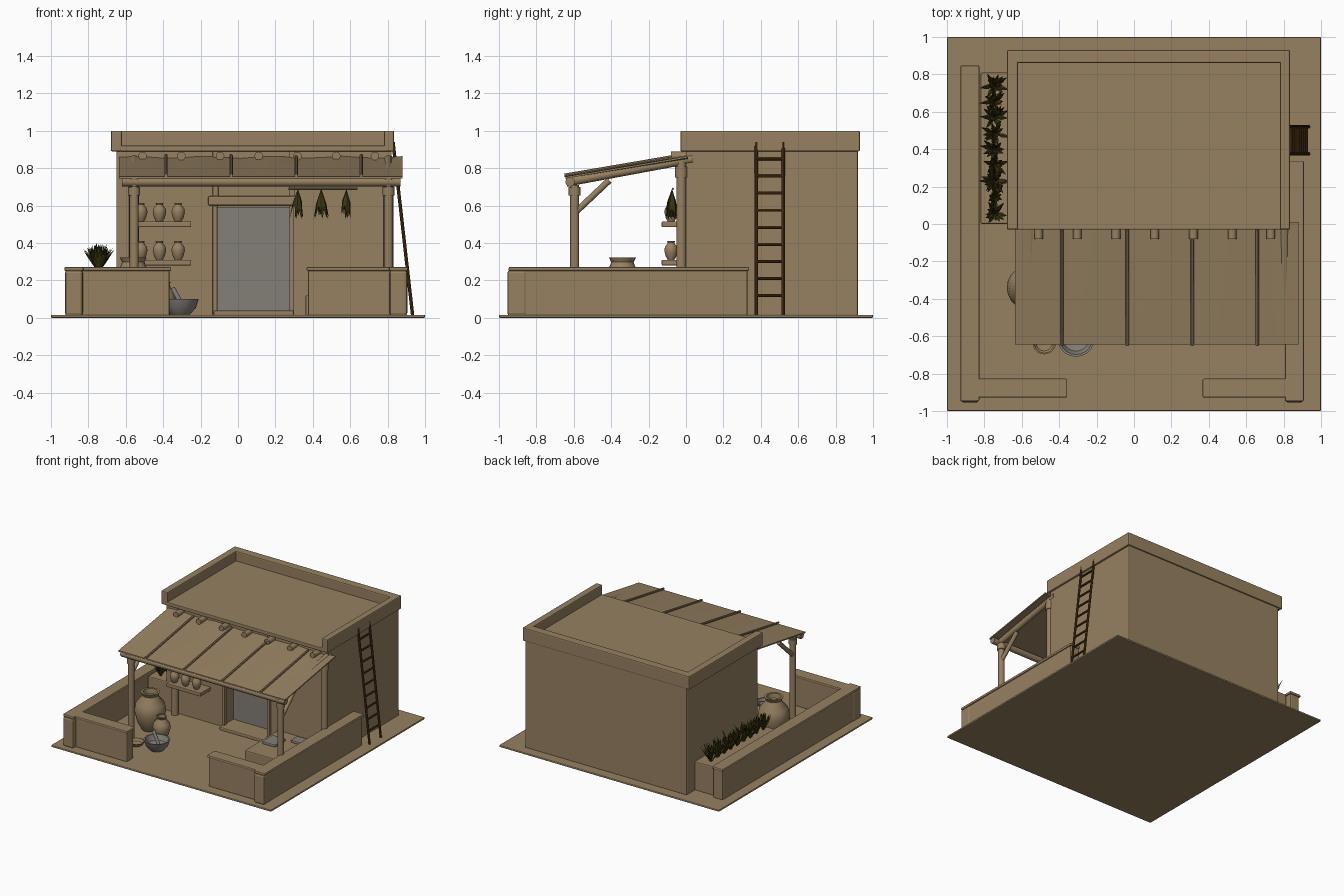
import bpy, bmesh, math, random
from mathutils import Vector

random.seed(4)
cube = bpy.data.objects.get("Cube")
if cube:
    bpy.data.objects.remove(cube, do_unlink=True)


def material(name, rgb):
    m = bpy.data.materials.new(name)
    m.use_nodes = True
    m.diffuse_color = (*rgb, 1)
    m.node_tree.nodes["Principled BSDF"].inputs["Base Color"].default_value = (*rgb, 1)
    return m


CLAY = material("clay", (0.31, 0.22, 0.12))
STONE = material("grey stone", (0.23, 0.215, 0.19))
LEAF = material("dry green", (0.045, 0.04, 0.006))
WOOD = material("dark wood", (0.085, 0.037, 0.009))


def finish(name, bm, mat, smooth=False):
    bmesh.ops.recalc_face_normals(bm, faces=bm.faces)
    mesh = bpy.data.meshes.new(name)
    bm.to_mesh(mesh)
    bm.free()
    mesh.materials.append(mat)
    ob = bpy.data.objects.new(name, mesh)
    bpy.context.collection.objects.link(ob)
    if smooth:
        bpy.ops.object.select_all(action='DESELECT')
        ob.select_set(True)
        bpy.context.view_layer.objects.active = ob
        bpy.ops.object.shade_smooth_by_angle(angle=math.radians(40))
    return ob


def box(name, x, y, z, mat=CLAY, bevel=0.008):
    bm = bmesh.new()
    bmesh.ops.create_cube(bm, size=1)
    for v in bm.verts:
        v.co = [r[0] + (c + 0.5) * (r[1] - r[0]) for r, c in zip((x, y, z), v.co)]
    if bevel:
        bmesh.ops.bevel(bm, geom=bm.edges[:], offset=bevel, segments=2, affect='EDGES', profile=0.5)
    return finish(name, bm, mat)


def pole(name, a, b, r, mat=CLAY, sides=12):
    a, b = Vector(a), Vector(b)
    bm = bmesh.new()
    bmesh.ops.create_cone(bm, cap_ends=True, segments=sides, radius1=r, radius2=r, depth=(b - a).length)
    turn = (b - a).to_track_quat('Z', 'Y')
    for v in bm.verts:
        v.co = turn @ v.co + (a + b) / 2
    return finish(name, bm, mat, True)


def lathe(name, centre, profile, mat=CLAY):
    bm = bmesh.new()
    verts = [bm.verts.new((r, 0, z)) for r, z in profile]
    edges = [bm.edges.new(p) for p in zip(verts, verts[1:])]
    bmesh.ops.spin(bm, geom=verts + edges, cent=(0, 0, 0), axis=(0, 0, 1), angle=math.tau, steps=20)
    bmesh.ops.remove_doubles(bm, verts=bm.verts, dist=0.0005)
    bmesh.ops.translate(bm, verts=bm.verts, vec=centre)
    return finish(name, bm, mat, True)


def jar(name, centre, r, h):
    shape = [(0, 0), (.5, 0), (.8, .2), (1, .5), (.9, .7), (.55, .86), (.5, .92), (.6, 1), (.45, 1), (.4, .88), (0, .8)]
    lathe(name, centre, [(p * r, q * h) for p, q in shape])


def leaves(name, centre, count, length, width, spread, down=False):
    # Pointed, slightly folded blades fanning out of one point
    bm = bmesh.new()
    for i in range(count):
        a = math.tau * i / count + random.uniform(-.3, .3)
        tilt = random.uniform(.1, 1) * spread
        d = Vector((math.cos(a) * math.sin(tilt), math.sin(a) * math.sin(tilt), math.cos(tilt)))
        if down:
            d.z *= -1
        d *= length * random.uniform(.8, 1)
        side = Vector((-math.sin(a), math.cos(a), 0)) * width
        fold = d.cross(side).normalized() * width * .4
        c = Vector(centre)
        base, tip, l, r, m = [bm.verts.new(c + p) for p in
                              (d * 0, d, d * .5 + side, d * .5 - side, d * .5 + fold)]
        for tri in ((base, l, m), (l, tip, m), (base, m, r), (m, tip, r), (base, r, l), (l, r, tip)):
            bm.faces.new(tri)
    finish(name, bm, LEAF)


# Ground and house, with a deep doorway in the front wall
box("ground", (-1, 1), (-1, 1), (0, .016), bevel=.006)
box("house_body", (-.65, .82), (.14, .92), (.01, .91))
bm = bmesh.new()
outline = ((-.65, .01), (-.12, .01), (-.12, .59), (.28, .59), (.28, .01), (.82, .01), (.82, .91), (-.65, .91))
face = bm.faces.new([bm.verts.new((x, 0, z)) for x, z in outline])
ext = bmesh.ops.extrude_face_region(bm, geom=[face])
bmesh.ops.translate(bm, vec=(0, .15, 0), verts=[g for g in ext["geom"] if isinstance(g, bmesh.types.BMVert)])
finish("front_wall", bm, CLAY)
box("door", (-.12, .28), (.11, .145), (.03, .59), STONE, 0)
box("door_step", (-.13, .3), (-.06, .13), (.01, .04))
box("door_lintel", (-.16, .32), (-.03, .02), (.6, .65))
for side, x in (("right", -.135), ("left", .275)):
    box(side + "_door_jamb", (x, x + .025), (-.02, .02), (.01, .6), bevel=.004)
    box(side + "_upper_trim", (x, x + .03), (-.012, .02), (.65, .9), bevel=.004)

# Roof edge, open at the front
box("roof_slab", (-.63, .8), (-.03, .9), (.89, .92), bevel=.005)
box("right_parapet", (-.68, -.62), (-.03, .93), (.89, 1))
box("left_parapet", (.78, .835), (-.03, .93), (.89, 1))
box("back_parapet", (-.67, .83), (.86, .93), (.89, 1))
for i in range(7):
    x = -.51 + i * .207
    pole(f"roof_beam_end_{i}", (x, .02, .865), (x, -.08, .865), .023)

# Awning frame, mirrored about the middle of the porch
for side, x in (("right", -.555), ("left", .805)):
    pole(side + "_front_post", (x, -.595, .01), (x, -.595, .71), .024)
    pole(side + "_post_collar", (x, -.595, .655), (x, -.595, .7), .032)
    pole(side + "_back_post", (x, -.025, .01), (x, -.025, .85), .027)
    pole(side + "_back_collar", (x, -.025, .75), (x, -.025, .81), .034)
    pole(side + "_rafter", (x, -.64, .725), (x, .035, .85), .024)
    pole(side + "_brace", (x, -.585, .57), (x, -.41, .735), .017)
pole("front_beam", (-.62, -.62, .727), (.87, -.62, .727), .025)

# Awning cover with a slight sag between its battens
bm = bmesh.new()
bmesh.ops.create_grid(bm, x_segments=14, y_segments=4, size=.5)
for v in bm.verts:
    u, t = v.co.x + .5, v.co.y + .5
    v.co = (-.635 + u * 1.515, -.645 + t * .655, .755 + t * .105 + .006 * math.sin(u * 26) * t)
sheet = bmesh.ops.extrude_face_region(bm, geom=bm.faces[:])
bmesh.ops.translate(bm, vec=(0, 0, -.01), verts=[g for g in sheet["geom"] if isinstance(g, bmesh.types.BMVert)])
finish("awning", bm, CLAY, True)
for i in range(4):
    x = -.385 + i * .348
    pole(f"awning_batten_{i}", (x, -.65, .762), (x, -.03, .868), .009, sides=8)

# Yard walls with overhanging caps
walls = (("right_yard_wall", (-.92, -.835), (-.94, .84)), ("left_yard_wall", (.815, .9), (-.94, .33)),
         ("front_right_wall", (-.91, -.365), (-.92, -.835)), ("front_left_wall", (.375, .9), (-.92, -.835)))
for name, x, y in walls:
    box(name, x, y, (.01, .26), bevel=.01)
    box(name + "_cap", (x[0] - .008, x[1] + .008), (y[0] - .008, y[1] + .008), (.25, .272), bevel=.007)
for side, x in (("right", -.925), ("left", .81)):
    box(side + "_corner_pier", (x, x + .095), (-.955, -.85), (.01, .255), bevel=.015)

# Planter with spiky bushes
box("planter", (-.82, -.64), (0, .81), (.01, .25))
for i in range(9):
    leaves(f"bush_{i}", (-.745, .06 + i * .085, .24), 22, .16, .012, .62)

# Shelves with jars, and herbs hanging to the other side of the door
for level, z in (("lower", .28), ("upper", .485)):
    box(level + "_shelf", (-.56, -.25), (-.13, .01), (z, z + .03), bevel=.005)
    for i in range(3):
        jar(f"{level}_shelf_jar_{i}", (-.52 + i * .1, -.08, z + .03), .036, .1)
pole("herb_rail", (.27, -.07, .69), (.64, -.07, .69), .006, sides=8)
for i, x in enumerate((.32, .445, .58)):
    leaves(f"herb_bunch_{i}", (x, -.075, .69), 12, .17, .016, .28, True)

# Pots in the yard, the mortar and its pestle
jar("big_jar", (-.56, -.34, .012), .12, .31)
jar("small_jar", (-.4, -.42, .012), .068, .18)
bowl = [(0, 0), (.5, 0), (.85, .45), (1, 1), (.88, 1), (.7, .5), (0, .3)]
lathe("dish", (-.48, -.635, .012), [(p * .062, q * .035) for p, q in bowl])
lathe("mortar", (-.31, -.61, .015), [(p * .1, q * .085) for p, q in bowl], STONE)
pole("pestle", (-.29, -.61, .05), (-.35, -.6, .16), .013, STONE)

# Bench with stone slabs
box("bench", (.36, .79), (-.43, .01), (.01, .12))
box("grinding_slab", (.4, .52), (-.26, -.12), (.115, .14), STONE)
box("small_slab", (.56, .66), (-.12, -.03), (.115, .14), STONE)

# Ladder leaning on the side wall
def ladder_point(y, z):
    return (.935 - .105 * z / .93, y, z)


for y in (.375, .52):
    pole(f"ladder_rail_{y}", ladder_point(y, .015), ladder_point(y, .94), .009, WOOD, 8)
for i in range(9):
    z = .12 + i * .091
    pole(f"ladder_rung_{i}", ladder_point(.37, z), ladder_point(.525, z), .008, WOOD, 8)
